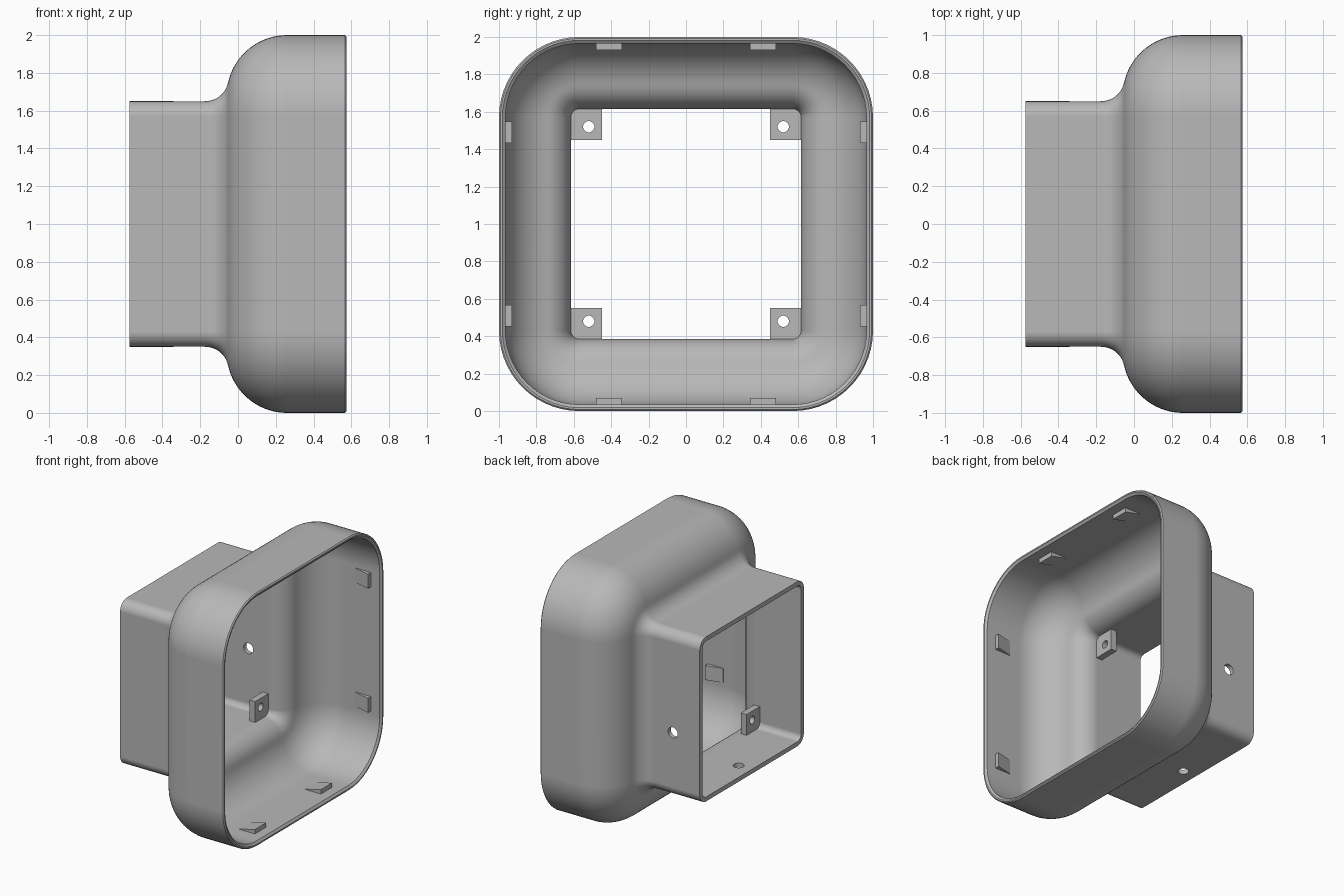
import bpy, bmesh, math
from mathutils import Matrix, Vector

cube = bpy.data.objects.get("Cube")
if cube:
    bpy.data.objects.remove(cube)

grey = bpy.data.materials.new("plain_grey")
grey.use_nodes = True
grey.diffuse_color = (0.48, 0.48, 0.48, 1)
grey.node_tree.nodes["Principled BSDF"].inputs["Base Color"].default_value = grey.diffuse_color

MID = Vector((0, 0, 1))   # centre axis runs along x at this height
CORNER = 0.57             # all rounded corners share this centre
WALL = 0.035


def finish(name, bm):
    bmesh.ops.recalc_face_normals(bm, faces=bm.faces)
    mesh = bpy.data.meshes.new(name)
    bm.to_mesh(mesh)
    bm.free()
    mesh.materials.append(grey)
    obj = bpy.data.objects.new(name, mesh)
    bpy.context.collection.objects.link(obj)
    return obj


def activate(obj):
    bpy.ops.object.select_all(action='DESELECT')
    obj.select_set(True)
    bpy.context.view_layer.objects.active = obj


def drill(obj, place, axis, radius, depth=0.2):
    """Cut a round hole along an axis and discard the drill."""
    bm = bmesh.new()
    turn = Vector(axis).to_track_quat('Z', 'Y').to_matrix().to_4x4()
    bmesh.ops.create_cone(bm, cap_ends=True, segments=32, radius1=radius, radius2=radius,
                          depth=depth, matrix=Matrix.Translation(place) @ turn)
    cutter = finish("drill", bm)
    cutter.hide_render = True
    mod = obj.modifiers.new("hole", 'BOOLEAN')
    mod.operation = 'DIFFERENCE'
    mod.solver = 'EXACT'
    mod.object = cutter
    activate(obj)
    bpy.ops.object.modifier_apply(modifier=mod.name)
    bpy.data.objects.remove(cutter)


def arc(cx, cy, r, start, end, steps):
    return [(cx + r * math.cos(start + (end - start) * i / steps),
             cy + r * math.sin(start + (end - start) * i / steps)) for i in range(steps + 1)]


def flare(inset):
    """Wall curve from narrow tube to wide mouth: concave fillet, then large round."""
    fx, fy, bx, by = -0.175, 0.775, 0.26, 0.68
    slope = math.atan2(by - fy, bx - fx)
    gap = math.hypot(bx - fx, by - fy)
    r_big = 0.32 - inset
    r_small = gap - r_big
    return (arc(fx, fy, r_small, -math.pi / 2, slope, 10)
            + arc(bx, by, r_big, slope + math.pi, math.pi / 2, 18)[1:])


def ring(x, half, steps=14):
    """Rounded square across the axis."""
    pts = []
    for q in range(4):
        a = q * math.pi / 2
        cy = CORNER * (1 if q in (0, 3) else -1)
        cz = CORNER * (1 if q < 2 else -1)
        pts += [Vector((x, y, z)) + MID for y, z in
                arc(cy, cz, half - CORNER, a, a + math.pi / 2, steps)]
    return pts


# Shell: outer wall, chamfered rim, inner wall, closed at the narrow end
profile = [(-0.575, 0.65)] + flare(0) + [(0.567, 1.0), (0.575, 0.992), (0.575, 0.982), (0.562, 0.965)]
profile += list(reversed(flare(WALL))) + [(-0.575, 0.65 - WALL)]
bm = bmesh.new()
rings = [[bm.verts.new(p) for p in ring(x, h)] for x, h in profile]
for i, a in enumerate(rings):
    b = rings[(i + 1) % len(rings)]
    for j in range(len(a)):
        k = (j + 1) % len(a)
        bm.faces.new((a[j], a[k], b[k], b[j]))
shell = finish("flared_shell", bm)
drill(shell, (-0.34, 0.63, 0.86), (0, 1, 0), 0.042)
drill(shell, (-0.46, 0, 0.37), (0, 0, 1), 0.04)
activate(shell)
bpy.ops.object.shade_smooth_by_angle(angle=math.radians(35))
weighted = shell.modifiers.new("flat_walls", 'WEIGHTED_NORMAL')
weighted.keep_sharp = True

# Screw mounts in the four tube corners
for sy, side in ((1, "left"), (-1, "right")):
    for sz, level in ((1, "upper"), (-1, "lower")):
        bm = bmesh.new()
        size = Matrix.Diagonal((0.05, 0.17, 0.17, 1))
        place = Vector((-0.19, sy * 0.535, sz * 0.535)) + MID
        bmesh.ops.create_cube(bm, size=1, matrix=Matrix.Translation(place) @ size)
        mount = finish(f"screw_mount_{level}_{side}", bm)
        drill(mount, Vector((-0.19, sy * 0.52, sz * 0.52)) + MID, (1, 0, 0), 0.03)

# Wedge ledges inside the mouth, two on each wall
for wall in range(4):
    offset, half = (0.412, 0.07) if wall % 2 == 0 else (0.49, 0.057)
    turn = Matrix.Translation(MID) @ Matrix.Rotation(wall * math.pi / 2, 4, 'X')
    for s in (1, -1):
        bm = bmesh.new()
        ends = [[bm.verts.new(turn @ Vector((x, s * offset + w, z)))
                 for x, z in ((0.35, 0.975), (0.35, 0.962), (0.485, 0.93), (0.485, 0.975))]
                for w in (-half, half)]
        for e in ends:
            bm.faces.new(e)
        for i in range(4):
            k = (i + 1) % 4
            bm.faces.new((ends[0][i], ends[0][k], ends[1][k], ends[1][i]))
        finish(f"ledge_{wall + 1}_{'a' if s > 0 else 'b'}", bm)
